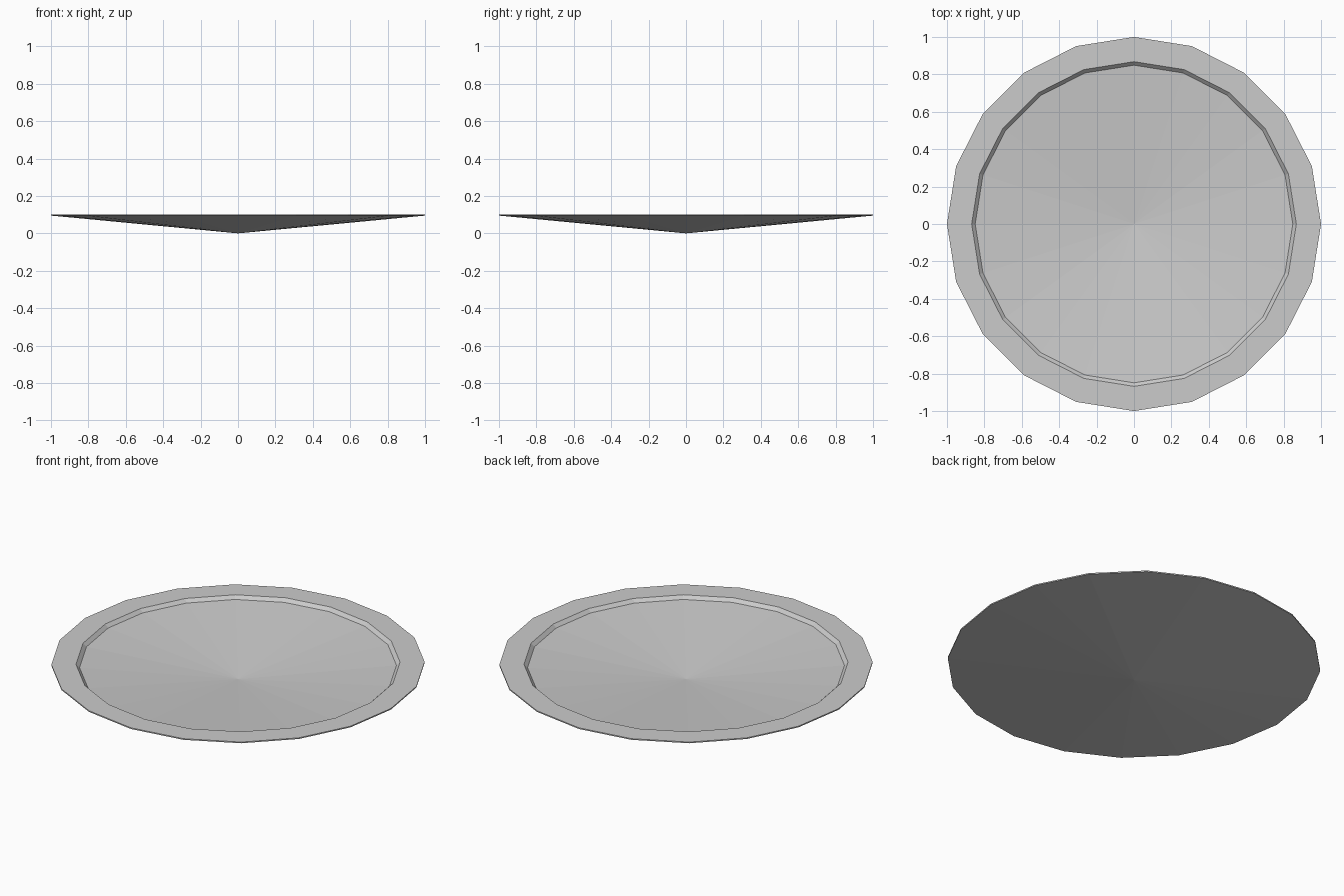
import bpy, bmesh
from math import sin, cos, pi

if "Cube" in bpy.data.objects:
    bpy.data.objects.remove(bpy.data.objects["Cube"])

SIDES = 20
# Dish cross-section (radius, height): underside, rim, lip and shallow conical floor
PROFILE = [(0, 0), (1, 0.095), (1, 0.102), (0.868, 0.102), (0.849, 0.083), (0, 0.008)]


def lathe(name, profile, sides):
    bm = bmesh.new()
    rings = []
    for r, z in profile:
        n = sides if r else 1
        rings.append([bm.verts.new((r * cos(2 * pi * i / sides), r * sin(2 * pi * i / sides), z))
                      for i in range(n)])
    for a, b in zip(rings, rings[1:]):
        for i in range(sides):
            j = (i + 1) % sides
            corners = [a[i % len(a)], a[j % len(a)], b[j % len(b)], b[i % len(b)]]
            bm.faces.new(list(dict.fromkeys(corners)))
    bmesh.ops.recalc_face_normals(bm, faces=bm.faces)
    mesh = bpy.data.meshes.new(name)
    bm.to_mesh(mesh)
    bm.free()
    obj = bpy.data.objects.new(name, mesh)
    bpy.context.collection.objects.link(obj)
    return obj


lathe("shallow_dish", PROFILE, SIDES)
